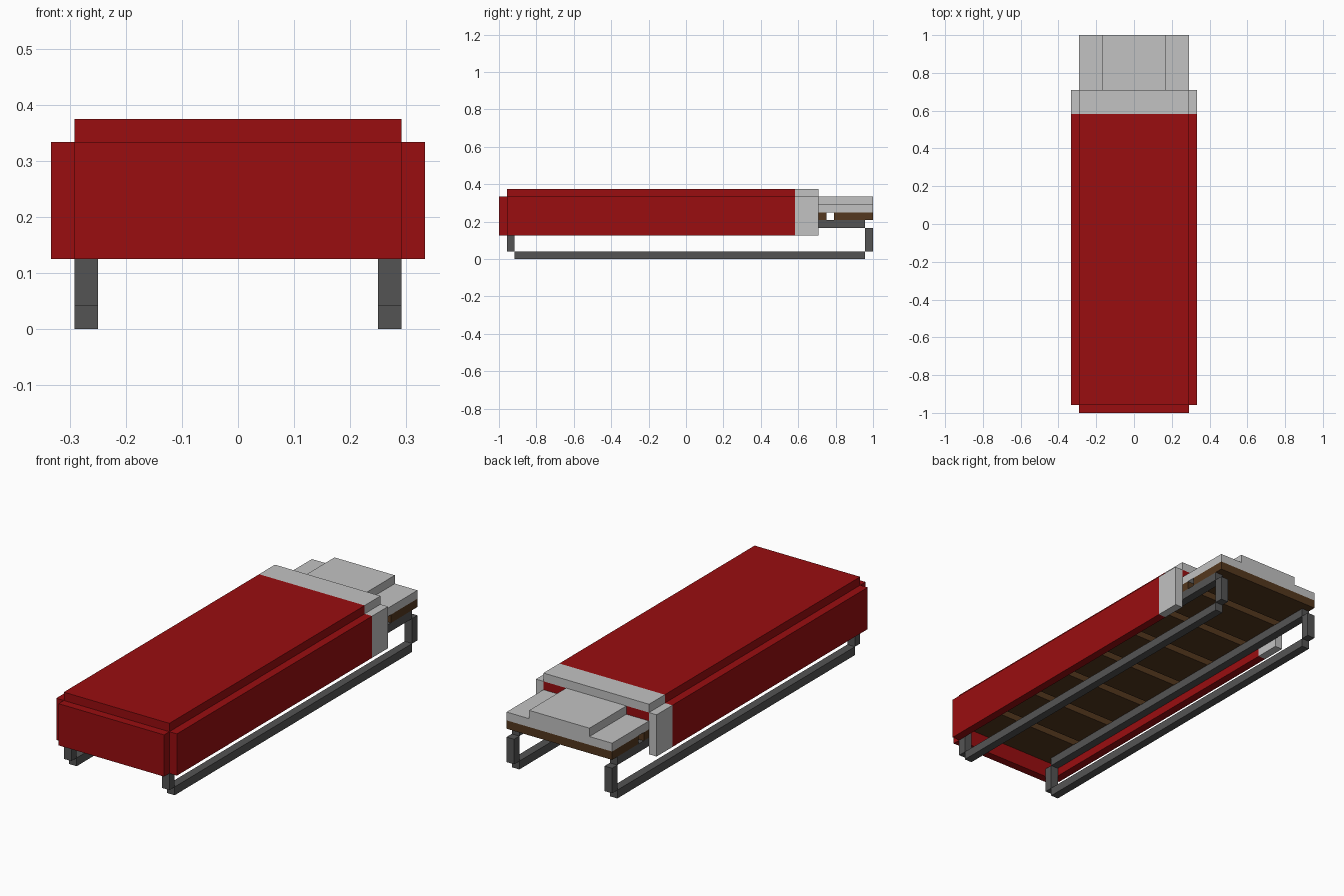
import bpy
import bmesh

cube = bpy.data.objects.get("Cube")
if cube:
    bpy.data.objects.remove(cube, do_unlink=True)

U = 1 / 24  # design unit: the bed is 48 units long


def material(name, colour):
    m = bpy.data.materials.new(name)
    m.use_nodes = True
    m.diffuse_color = (*colour, 1)
    m.node_tree.nodes["Principled BSDF"].inputs["Base Color"].default_value = (*colour, 1)
    return m


RED = material("blanket red", (0.32, 0.004, 0.005))
SHEET = material("sheet grey", (0.54, 0.54, 0.54))
METAL = material("frame dark grey", (0.088, 0.088, 0.088))
WOOD = material("slat brown", (0.088, 0.039, 0.013))


def box(name, x, y, z, mat):
    """Box from (min, max) pairs given in design units."""
    bm = bmesh.new()
    bmesh.ops.create_cube(bm, size=1)
    for v in bm.verts:
        for i, (lo, hi) in enumerate((x, y, z)):
            v.co[i] = (lo if v.co[i] < 0 else hi) * U
    mesh = bpy.data.meshes.new(name)
    bm.to_mesh(mesh)
    bm.free()
    mesh.materials.append(mat)
    obj = bpy.data.objects.new(name, mesh)
    bpy.context.scene.collection.objects.link(obj)
    return obj


def trimmed_box(name, x, y, z):
    """Red cover with a grey turned-down band towards the head end."""
    obj = box(name, x, y, z, RED)
    obj.data.materials.append(SHEET)
    bm = bmesh.new()
    bm.from_mesh(obj.data)
    geom = bm.verts[:] + bm.edges[:] + bm.faces[:]
    bmesh.ops.bisect_plane(bm, geom=geom, plane_co=(0, 14 * U, 0), plane_no=(0, 1, 0))
    for f in bm.faces:
        f.material_index = int(f.calc_center_median().y > 14 * U)
    bm.to_mesh(obj.data)
    bm.free()


# Frame: a runner, an upper rail and two posts on each side
for side, x in (("left", (6, 7)), ("right", (-7, -6))):
    box(f"{side}_runner", x, (-22, 23), (0, 1), METAL)
    box(f"{side}_upper_rail", x, (-22, 23), (4, 5), METAL)
    box(f"{side}_front_post", x, (-23, -22), (1, 4), METAL)
    box(f"{side}_back_post", x, (23, 24), (1, 4), METAL)

# Eight cross slats with one-unit gaps
for i in range(8):
    y = -23 + 6 * i
    box(f"slat_{i + 1}", (-7, 7), (y, y + 5), (5, 6), WOOD)

# Bedding
box("mattress", (-7, 7), (-23, 24), (6, 7), SHEET)
box("pillow", (-4, 4), (17, 24), (7, 8), SHEET)
box("blanket_filling", (-7, 7), (-23, 17), (7, 8), RED)
trimmed_box("blanket_top", (-7, 7), (-23, 17), (8, 9))
trimmed_box("blanket_left_drape", (7, 8), (-23, 17), (3, 8))
trimmed_box("blanket_right_drape", (-8, -7), (-23, 17), (3, 8))
box("blanket_foot_drape", (-7, 7), (-24, -23), (3, 8), RED)
